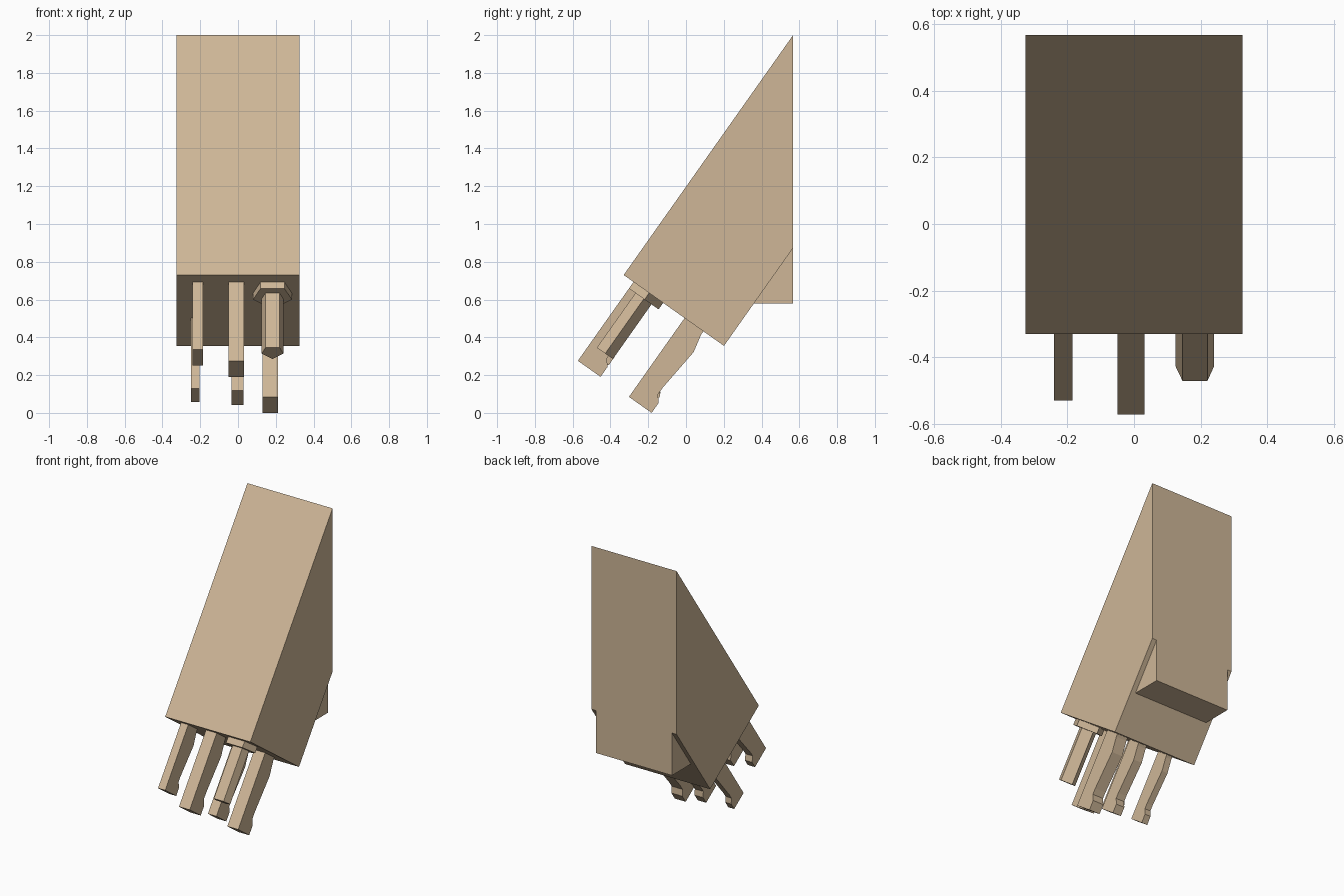
import bpy, bmesh, math
from mathutils import Vector

if "Cube" in bpy.data.objects:
    bpy.data.objects.remove(bpy.data.objects["Cube"])

CORNER = Vector((0, -0.33, 0.73))            # upper edge of the slanted socket face
ANG = math.atan2(1.27, 0.897)
ACROSS = Vector((0, math.sin(ANG), -math.cos(ANG)))   # along the socket face
OUT = Vector((0, -math.cos(ANG), -math.sin(ANG)))     # direction the pins point

mat = bpy.data.materials.new("tan")
mat.diffuse_color = (0.62, 0.47, 0.31, 1)
mat.use_nodes = True
mat.node_tree.nodes["Principled BSDF"].inputs["Base Color"].default_value = mat.diffuse_color


def place(x, s, t):
    return CORNER + ACROSS * s + OUT * t + Vector((x, 0, 0))


def prism(name, points, offset):
    """Extrude a planar outline by an offset vector."""
    bm = bmesh.new()
    face = bm.faces.new([bm.verts.new(p) for p in points])
    ext = bmesh.ops.extrude_face_region(bm, geom=[face], use_keep_orig=True)
    verts = [g for g in ext["geom"] if isinstance(g, bmesh.types.BMVert)]
    bmesh.ops.translate(bm, verts=verts, vec=offset)
    bmesh.ops.recalc_face_normals(bm, faces=bm.faces[:])
    me = bpy.data.meshes.new(name)
    bm.to_mesh(me)
    bm.free()
    me.materials.append(mat)
    ob = bpy.data.objects.new(name, me)
    bpy.context.collection.objects.link(ob)
    return ob


def side_slab(name, outline, x0, x1):
    return prism(name, [Vector((x0, y, z)) for y, z in outline], Vector((x1 - x0, 0, 0)))


# Slanted square body, cut off vertically at the back
side_slab("body", [(-0.33, 0.73), (0.567, 2.0), (0.567, 0.873), (0.201, 0.355)], -0.325, 0.325)

# Narrower wedge under the back of the body
side_slab("rear_wedge", [(0.567, 0.873), (0.567, 0.58), (0.36, 0.58)], -0.29, 0.29)

# Bent pins with a small hook at the tip: (across, out)
PIN = [(0, -0.01), (0, 0.511), (0.147, 0.511), (0.147, 0.447), (0.118, 0.411),
       (0.118, 0.37), (0.143, 0.12), (0.122, 0.02), (0.122, -0.01)]
PINS = [("upper_left_pin", -0.24, -0.185, 0.064, 0.437, 1.0),
        ("upper_middle_pin", -0.05, 0.032, 0.064, 0.511, 1.0),
        ("lower_left_pin", -0.25, -0.205, 0.395, 0.457, 0.85),
        ("lower_middle_pin", -0.035, 0.03, 0.395, 0.47, 0.9),
        ("lower_right_pin", 0.13, 0.213, 0.395, 0.511, 1.0)]
for name, x0, x1, s0, length, depth in PINS:
    k = length / 0.511
    prism(name, [place(x0, s0 + s * depth, t * k) for s, t in PIN], Vector((x1 - x0, 0, 0)))

# Five-sided ground prong and its collar: (x, across)
COLLAR = [(0.12, 0.064), (0.245, 0.064), (0.285, 0.165), (0.183, 0.256), (0.08, 0.165)]
PRONG = [(0.146, 0.106), (0.22, 0.106), (0.24, 0.16), (0.183, 0.21), (0.125, 0.16)]
prism("prong_collar", [place(x, s, -0.01) for x, s in COLLAR], OUT * 0.052)
prism("ground_prong", [place(x, s, -0.01) for x, s in PRONG], OUT * 0.406)
